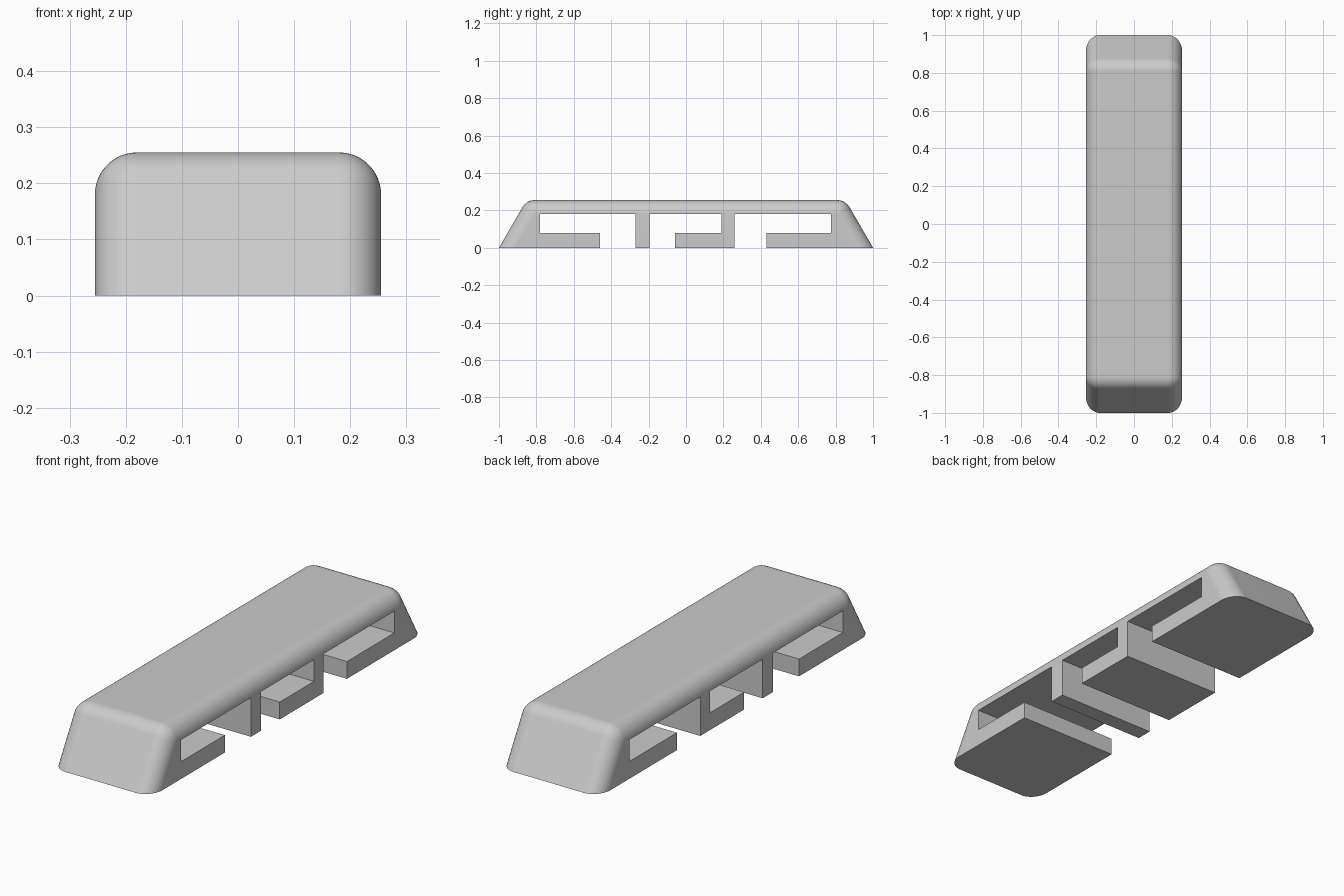
import bpy, bmesh, math
from mathutils import Matrix, Vector

if "Cube" in bpy.data.objects:
    bpy.data.objects.remove(bpy.data.objects["Cube"])

R = 0.075                    # fillet radius
HALF_W, HEIGHT = 0.255, 0.255
SLOPE = math.radians(60)     # slant of the end walls


def material(name, value):
    mat = bpy.data.materials.new(name)
    mat.use_nodes = True
    colour = (value, value, value, 1)
    mat.diffuse_color = colour
    mat.node_tree.nodes["Principled BSDF"].inputs["Base Color"].default_value = colour
    return mat


def to_object(bm, name):
    bmesh.ops.recalc_face_normals(bm, faces=bm.faces)
    mesh = bpy.data.meshes.new(name)
    bm.to_mesh(mesh)
    bm.free()
    obj = bpy.data.objects.new(name, mesh)
    bpy.context.collection.objects.link(obj)
    return obj


# Rounded body: hull around corner balls, trimmed flat at the ground
bm = bmesh.new()
turn = Matrix.Rotation(math.pi / 2, 4, "Y")
for z in (HEIGHT - R, -0.3):
    y = 1 - z / math.tan(SLOPE) - R / math.sin(SLOPE)
    for sx in (-1, 1):
        for sy in (-1, 1):
            place = Matrix.Translation((sx * (HALF_W - R), sy * y, z)) @ turn
            bmesh.ops.create_uvsphere(bm, u_segments=48, v_segments=24, radius=R, matrix=place)
bmesh.ops.delete(bm, geom=list(bm.faces), context="FACES_ONLY")
bmesh.ops.delete(bm, geom=list(bm.edges), context="EDGES_FACES") if not bm.verts else None
hull = bmesh.ops.convex_hull(bm, input=list(bm.verts))
keep = {v for f in hull["geom"] if isinstance(f, bmesh.types.BMFace) for v in f.verts}
bmesh.ops.delete(bm, geom=[v for v in bm.verts if v not in keep], context="VERTS")
bmesh.ops.delete(bm, geom=[e for e in bm.edges if not e.link_faces], context="EDGES")
cut = bmesh.ops.bisect_plane(bm, geom=bm.verts[:] + bm.edges[:] + bm.faces[:],
                             plane_co=(0, 0, 0), plane_no=(0, 0, 1), clear_inner=True)
rim = [e for e in cut["geom_cut"] if isinstance(e, bmesh.types.BMEdge)]
bmesh.ops.contextual_create(bm, geom=rim)
bmesh.ops.dissolve_limit(bm, angle_limit=math.radians(0.3), verts=bm.verts, edges=bm.edges)
body = to_object(bm, "slotted_body")
body.data.materials.append(material("plain grey", 0.6))
bpy.context.view_layer.objects.active = body
body.select_set(True)

# L-shaped slots: (closed end, lip end, open end) along y
for closed, lip, opened in ((-0.78, -0.46, -0.27), (0.19, -0.06, -0.195), (0.775, 0.43, 0.26)):
    bm = bmesh.new()
    profile = [(closed, 0.08), (lip, 0.08), (lip, -0.1), (opened, -0.1), (opened, 0.18), (closed, 0.18)]
    face = bm.faces.new([bm.verts.new((-0.4, y, z)) for y, z in profile])
    side = bmesh.ops.extrude_face_region(bm, geom=[face])["geom"]
    bmesh.ops.translate(bm, vec=Vector((0.8, 0, 0)),
                        verts=[v for v in side if isinstance(v, bmesh.types.BMVert)])
    cutter = to_object(bm, "slot_cutter")
    cutter.hide_render = True
    mod = body.modifiers.new("Slot", "BOOLEAN")
    mod.operation, mod.solver, mod.object = "DIFFERENCE", "EXACT", cutter
    bpy.ops.object.modifier_apply(modifier=mod.name)
    bpy.data.objects.remove(cutter)

# Smooth fillets, crisp slots and flat walls
bpy.ops.object.shade_smooth_by_angle(angle=math.radians(30))
weighted = body.modifiers.new("Weighted Normals", "WEIGHTED_NORMAL")
weighted.keep_sharp = True
